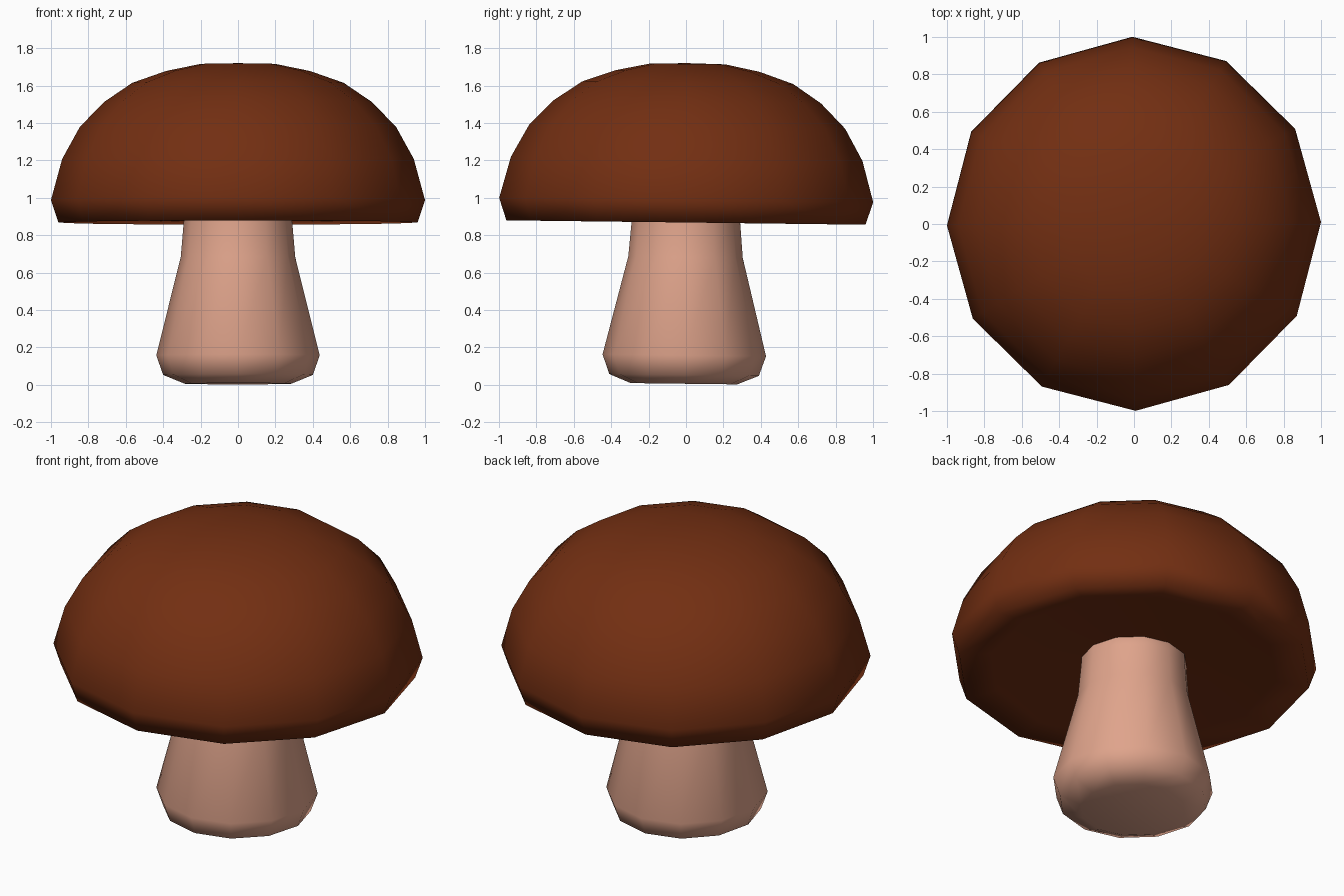
import bpy, bmesh, math

if "Cube" in bpy.data.objects:
    bpy.data.objects.remove(bpy.data.objects["Cube"])

SIDES = 12


def material(name, rgb):
    m = bpy.data.materials.new(name)
    m.diffuse_color = (*rgb, 1)
    m.use_nodes = True
    m.node_tree.nodes["Principled BSDF"].inputs["Base Color"].default_value = m.diffuse_color
    return m


def lathe(name, profile, mat):
    """Turn (radius, height) points around z; radius 0 makes a pole."""
    bm = bmesh.new()
    rings = []
    for r, z in profile:
        if r == 0:
            rings.append([bm.verts.new((0, 0, z))] * SIDES)
        else:
            rings.append([bm.verts.new((r * math.cos(math.tau * i / SIDES),
                                        r * math.sin(math.tau * i / SIDES), z))
                          for i in range(SIDES)])
    for a, b in zip(rings, rings[1:]):
        for i in range(SIDES):
            j = (i + 1) % SIDES
            bm.faces.new(list(dict.fromkeys((a[i], a[j], b[j], b[i]))))
    bmesh.ops.recalc_face_normals(bm, faces=bm.faces)
    for f in bm.faces:
        f.smooth = True
    me = bpy.data.meshes.new(name)
    bm.to_mesh(me)
    bm.free()
    me.materials.append(mat)
    ob = bpy.data.objects.new(name, me)
    bpy.context.collection.objects.link(ob)
    # the whole mushroom leans very slightly to the back
    tilt = math.radians(-0.7)
    ob.rotation_euler = (tilt, 0, math.radians(0.5))
    ob.location = (0, -0.011, 0.003)
    return ob


brown = material("cap brown", (0.17, 0.028, 0.006))
pink = material("stem pink", (0.74, 0.37, 0.26))

# Cap: dome, rolled rim and shallow hollow underside
lathe("cap", [(0, 1.717), (0.2, 1.713), (0.385, 1.675), (0.565, 1.612),
              (0.715, 1.51), (0.845, 1.377), (0.94, 1.205), (1.0, 0.985),
              (0.96, 0.865), (0.78, 0.885), (0.3, 0.918), (0, 0.93)], brown)

# Stem: flared foot, narrowing up into the cap
lathe("stem", [(0, 0.003), (0.285, 0.003), (0.4, 0.05), (0.437, 0.155),
               (0.306, 0.68), (0.29, 0.87), (0.285, 0.98), (0, 0.98)], pink)
